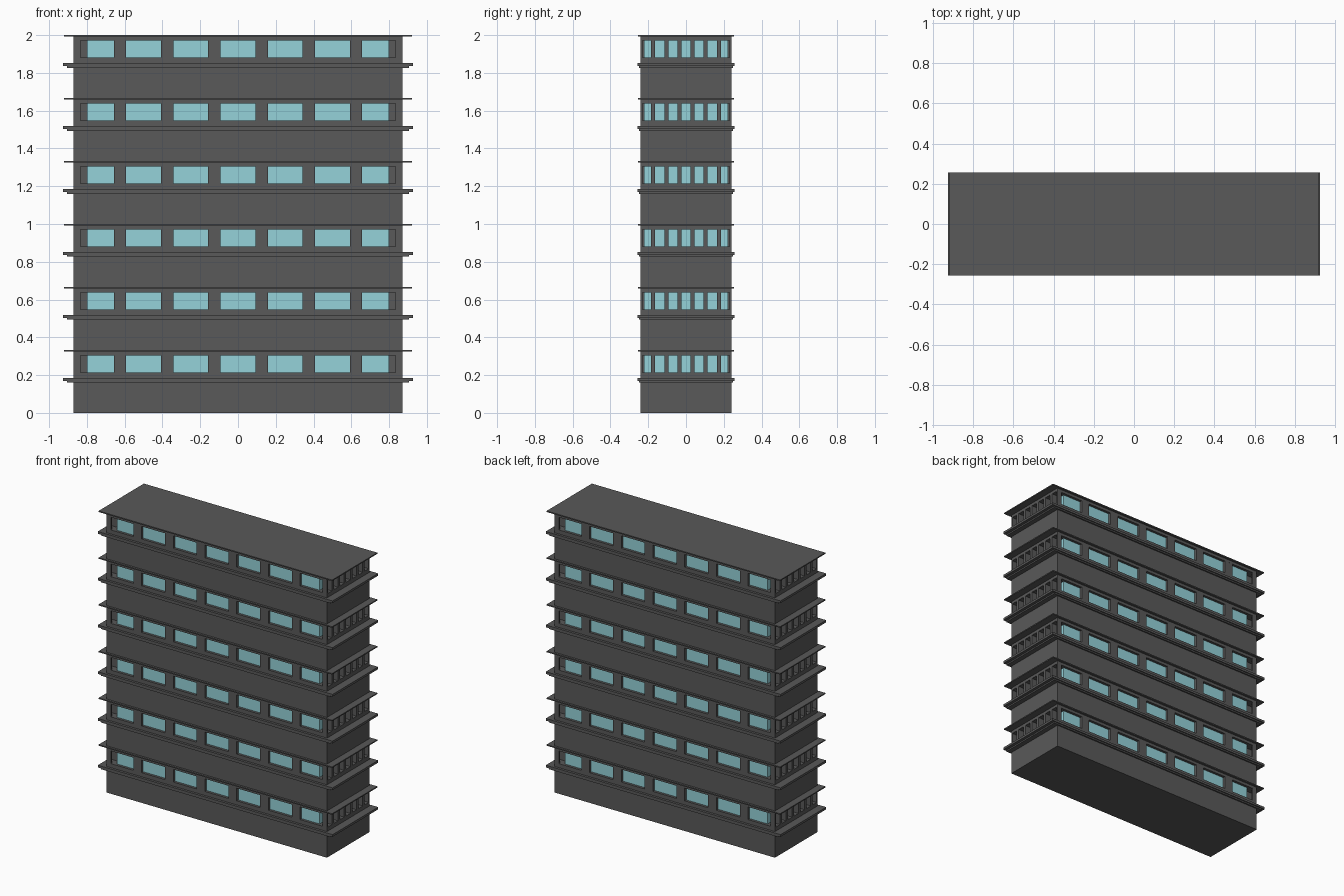
import bpy, bmesh

if "Cube" in bpy.data.objects:
    bpy.data.objects.remove(bpy.data.objects["Cube"])

FLOORS = 6
H = 2.0 / FLOORS
BX, BY = 0.87, 0.24          # half size of the walls
GX, GY = 0.80, 0.222         # half size of the glass core
Z_LEDGE, Z_SILL, Z_HEAD = 0.16, 0.215, 0.305


def material(name, rgb):
    m = bpy.data.materials.new(name)
    m.diffuse_color = (*rgb, 1)
    m.use_nodes = True
    m.node_tree.nodes["Principled BSDF"].inputs["Base Color"].default_value = m.diffuse_color
    return m


DARK = material("dark_concrete", (0.1, 0.1, 0.1))
GLASS = material("window_glass", (0.3, 0.65, 0.7))


def boxes(name, spans, mat):
    """One object from a list of (x0, x1, y0, y1, z0, z1) boxes."""
    bm = bmesh.new()
    for x0, x1, y0, y1, z0, z1 in spans:
        cube = bmesh.ops.create_cube(bm, size=1)["verts"]
        bmesh.ops.scale(bm, vec=(x1 - x0, y1 - y0, z1 - z0), verts=cube)
        bmesh.ops.translate(bm, vec=((x0 + x1) / 2, (y0 + y1) / 2, (z0 + z1) / 2), verts=cube)
    me = bpy.data.meshes.new(name)
    bm.to_mesh(me)
    bm.free()
    me.materials.append(mat)
    ob = bpy.data.objects.new(name, me)
    bpy.context.collection.objects.link(ob)
    return ob


def slab(hx, hy, z0, z1):
    return (-hx, hx, -hy, hy, z0, z1)


def piers(half, inner, pitch, width):
    """Intervals of wall between 7 openings; the outer two piers are the corners."""
    mids = [(i - 2.5) * pitch for i in range(6)]
    return ([(-half, -inner)] + [(m - width / 2, m + width / 2) for m in mids]
            + [(inner, half)])


front_piers = piers(BX, 0.835, 0.25, 0.065)
side_piers = piers(BY, 0.23, 0.0695, 0.0215)

for f in range(FLOORS):
    z = f * H
    n = f + 1
    lo, hi = z + Z_SILL, z + Z_HEAD

    # solid walls below and above the window band
    boxes(f"wall_{n}", [slab(BX, BY, z, lo), slab(BX, BY, hi, z + H - 0.008)], DARK)

    # glass core set back behind the piers
    boxes(f"glass_{n}", [slab(GX, GY, lo, hi)], GLASS)

    # piers between windows: long sides, short sides, then corners
    spans = []
    for s in (-1, 1):
        ya, yb = sorted((s * GY, s * BY))
        spans += [(a, b, ya, yb, lo, hi) for a, b in front_piers[1:-1]]
        xa, xb = sorted((s * GX, s * BX))
        spans += [(xa, xb, a, b, lo, hi) for a, b in side_piers[1:-1]]
    spans += [(*px, *py, lo, hi) for px in (front_piers[0], front_piers[-1])
              for py in (side_piers[0], side_piers[-1])]
    boxes(f"window_piers_{n}", spans, DARK)

    # stepped ledge under the windows
    boxes(f"ledge_{n}", [slab(0.926, 0.257, z + 0.17, z + 0.186),
                         slab(0.905, 0.25, z + Z_LEDGE, z + 0.17)], DARK)

    # thin canopy slab over the windows (roof on the top floor)
    boxes(f"canopy_{n}", [slab(0.921, 0.255, z + H - 0.008, z + H)], DARK)
